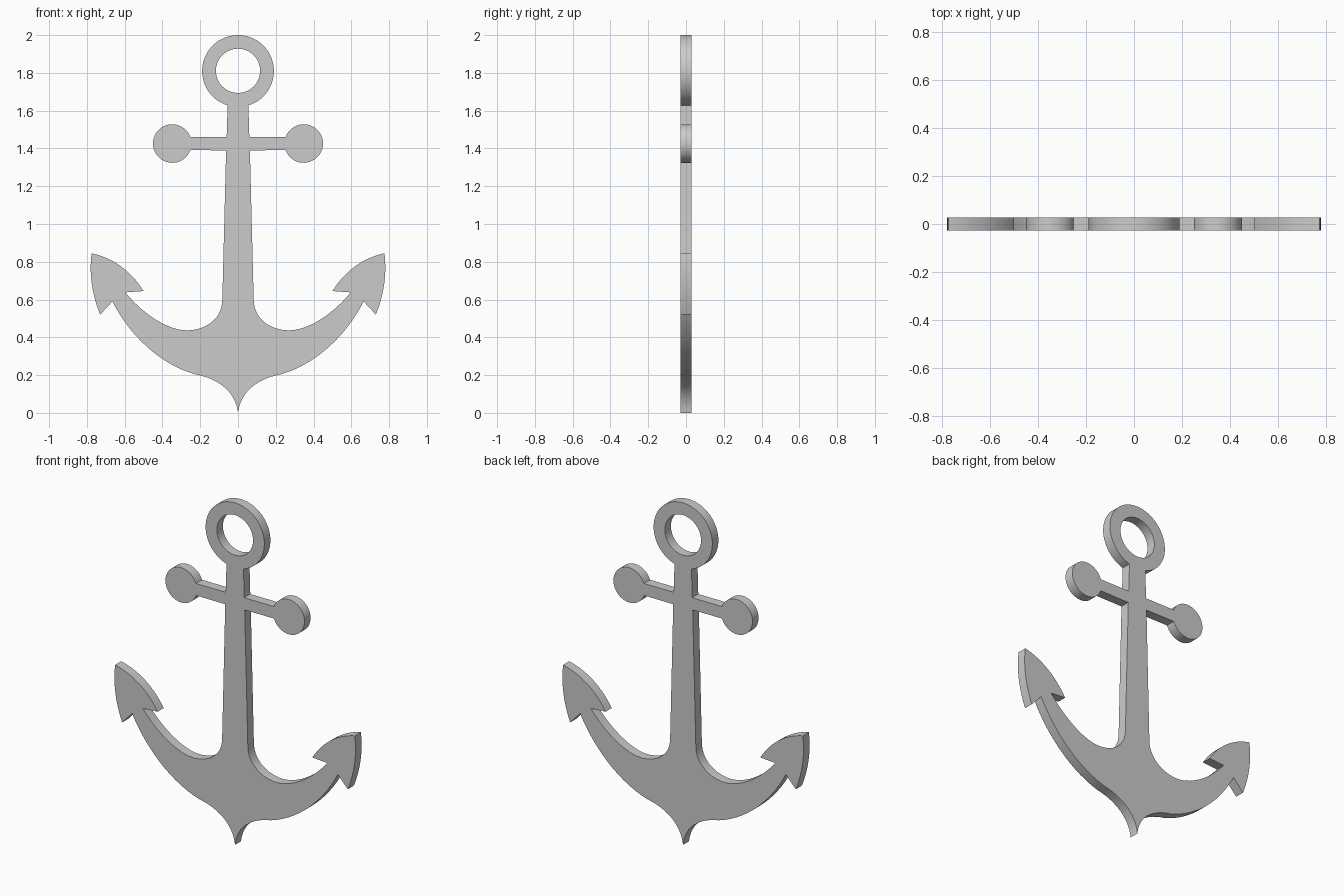
import bpy, bmesh
from math import sin, cos, asin, degrees, radians

if "Cube" in bpy.data.objects:
    bpy.data.objects.remove(bpy.data.objects["Cube"])

HALF_THICKNESS = 0.028


def bezier(a, b, c, d, n=14):
    """Points on a cubic curve, leaving out its start."""
    pts = []
    for i in range(1, n + 1):
        t = i / n
        u = 1 - t
        pts.append(tuple(u**3 * a[k] + 3 * u * u * t * b[k] + 3 * u * t * t * c[k] + t**3 * d[k]
                         for k in (0, 1)))
    return pts


def arc(cx, cz, r, start, end, n):
    angles = [radians(start + (end - start) * i / n) for i in range(n + 1)]
    return [(cx + r * cos(a), cz + r * sin(a)) for a in angles]


# Right half of the outline, from the bottom point up to the ring top
half = [(0, 0)]


def curve_to(b, c, d):
    half.extend(bezier(half[-1], b, c, d))


# Crown point and outer edge of the arm
curve_to((0.01, 0.10), (0.09, 0.18), (0.23, 0.205))
curve_to((0.42, 0.26), (0.58, 0.42), (0.665, 0.59))
# Fluke: outer barb, tip, inner barb
half.append((0.73, 0.52))
curve_to((0.77, 0.62), (0.79, 0.73), (0.775, 0.845))
curve_to((0.66, 0.82), (0.565, 0.75), (0.50, 0.645))
half.append((0.597, 0.638))
# Inner edge of the arm, running into the shank
curve_to((0.50, 0.52), (0.37, 0.437), (0.27, 0.437))
curve_to((0.17, 0.437), (0.083, 0.50), (0.083, 0.60))
# Crossbar with its round end
half.append((0.063, 1.39))
a = degrees(asin(0.035 / 0.102))
half += arc(0.348, 1.426, 0.102, -180 + a, 180 - a, 40)
half.append((0.060, 1.461))
# Outer ring
a = degrees(asin(0.055 / 0.19))
half += arc(0, 1.81, 0.19, -90 + a, 90, 36)
half[-1] = (0, 2.0)

outline = half + [(-x, z) for x, z in reversed(half[1:-1])]
ring_hole = arc(0, 1.811, 0.117, 0, 360, 64)[:-1]

# Filled and extruded profile
data = bpy.data.curves.new("anchor", 'CURVE')
data.dimensions = '2D'
data.fill_mode = 'BOTH'
data.extrude = HALF_THICKNESS
for loop in (outline, ring_hole):
    spline = data.splines.new('POLY')
    spline.points.add(len(loop) - 1)
    for p, (x, z) in zip(spline.points, loop):
        p.co = (x, z, 0, 1)
    spline.use_cyclic_u = True

anchor = bpy.data.objects.new("anchor", data)
bpy.context.collection.objects.link(anchor)
anchor.rotation_euler.x = radians(90)
bpy.context.view_layer.objects.active = anchor
anchor.select_set(True)
bpy.ops.object.convert(target='MESH')
anchor = bpy.context.object

# Weld caps to the rim
bm = bmesh.new()
bm.from_mesh(anchor.data)
bmesh.ops.remove_doubles(bm, verts=bm.verts, dist=0.0001)
bmesh.ops.recalc_face_normals(bm, faces=bm.faces)
bm.to_mesh(anchor.data)
bm.free()
bpy.ops.object.transform_apply(location=False, rotation=True, scale=False)
bpy.ops.object.shade_smooth_by_angle(angle=radians(30))
